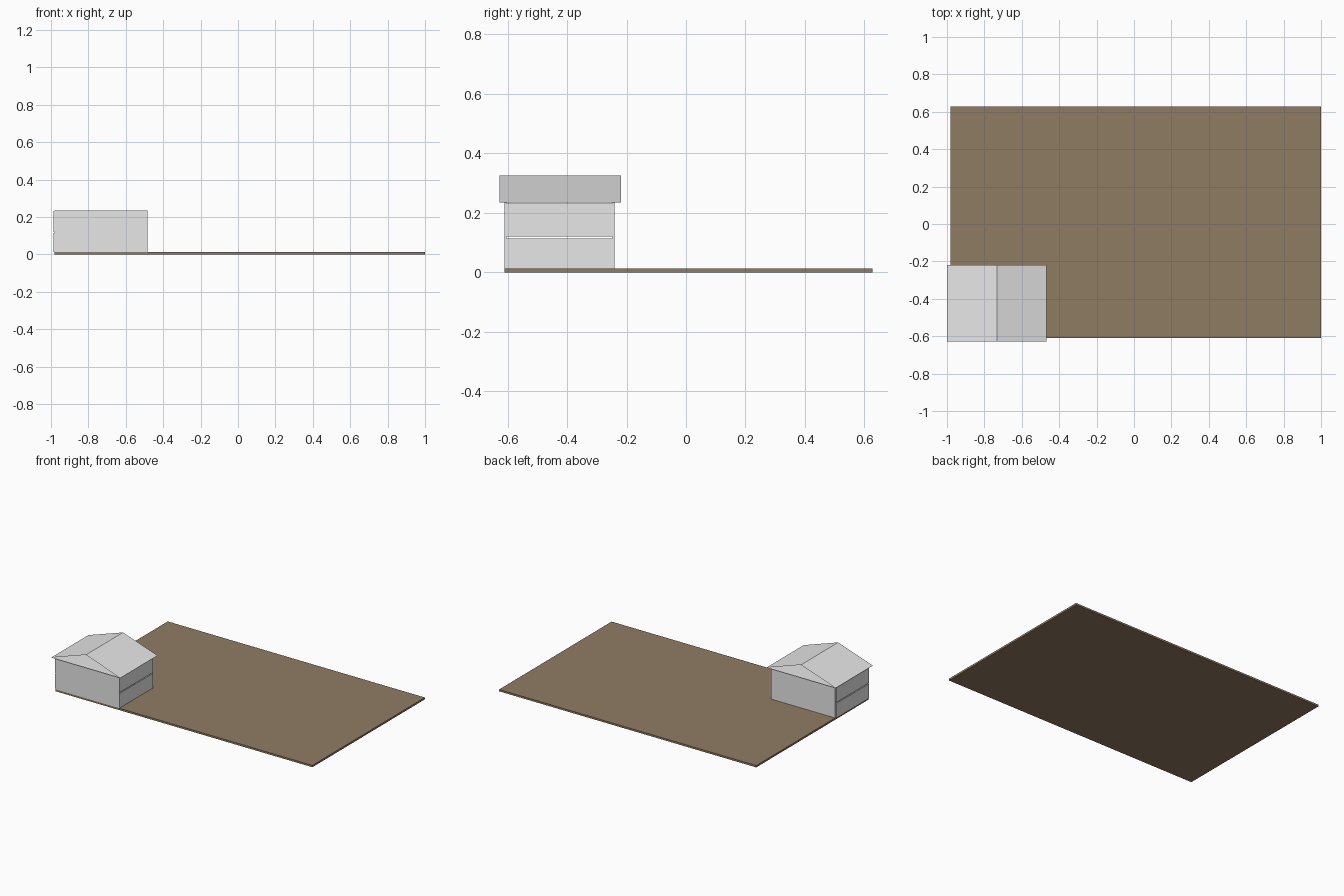
import bpy

cube = bpy.data.objects.get("Cube")
if cube:
    bpy.data.objects.remove(cube, do_unlink=True)


def material(name, rgb):
    m = bpy.data.materials.new(name)
    m.use_nodes = True
    m.diffuse_color = (*rgb, 1)
    m.node_tree.nodes["Principled BSDF"].inputs["Base Color"].default_value = (*rgb, 1)
    return m


GREY = material("light grey", (0.8, 0.8, 0.8))
EARTH = material("earth brown", (0.275, 0.202, 0.125))


def mesh_object(name, verts, faces, mat):
    me = bpy.data.meshes.new(name)
    me.from_pydata(verts, [], faces)
    me.materials.append(mat)
    ob = bpy.data.objects.new(name, me)
    bpy.context.collection.objects.link(ob)
    return ob


def box(name, xs, ys, zs, mat):
    verts = [(x, y, z) for x in xs for y in ys for z in zs]
    faces = [(0, 1, 3, 2), (4, 6, 7, 5), (0, 4, 5, 1),
             (2, 3, 7, 6), (0, 2, 6, 4), (1, 5, 7, 3)]
    return mesh_object(name, verts, faces, mat)


LEFT, RIGHT = -0.98, -0.485      # shed ends
FRONT, BACK = -0.61, -0.24       # shed depth
GROUND, EAVE, RIDGE = 0.013, 0.235, 0.325
T = 0.007                        # board thickness

# Ground slab
box("ground", (LEFT, 1.0), (FRONT, 0.627), (0, GROUND), EARTH)

# Gable-end walls
box("front_wall", (LEFT, RIGHT), (FRONT, FRONT + T), (GROUND, EAVE), GREY)
box("back_wall", (LEFT, RIGHT), (BACK - T, BACK), (GROUND, EAVE), GREY)

# Upper and lower boards on both sides, with a slit between them
for side, x in (("right", LEFT - T), ("left", RIGHT - T - 0.002)):
    for level, zs in (("lower", (GROUND, 0.114)), ("upper", (0.121, 0.231))):
        box(f"{side}_{level}_board", (x, x + T), (FRONT + T, BACK - T), zs, GREY)

# Roof: a thin triangular tube with open gables and a flat ceiling
section = [(-1.0, EAVE), (-0.467, EAVE), (-0.733, RIDGE)]
y0, y1 = -0.627, -0.218
verts = [(x, y, z) for y in (y0, y1) for x, z in section]
faces = [(i, (i + 1) % 3, (i + 1) % 3 + 3, i + 3) for i in range(3)]
mesh_object("roof", verts, faces, GREY)
